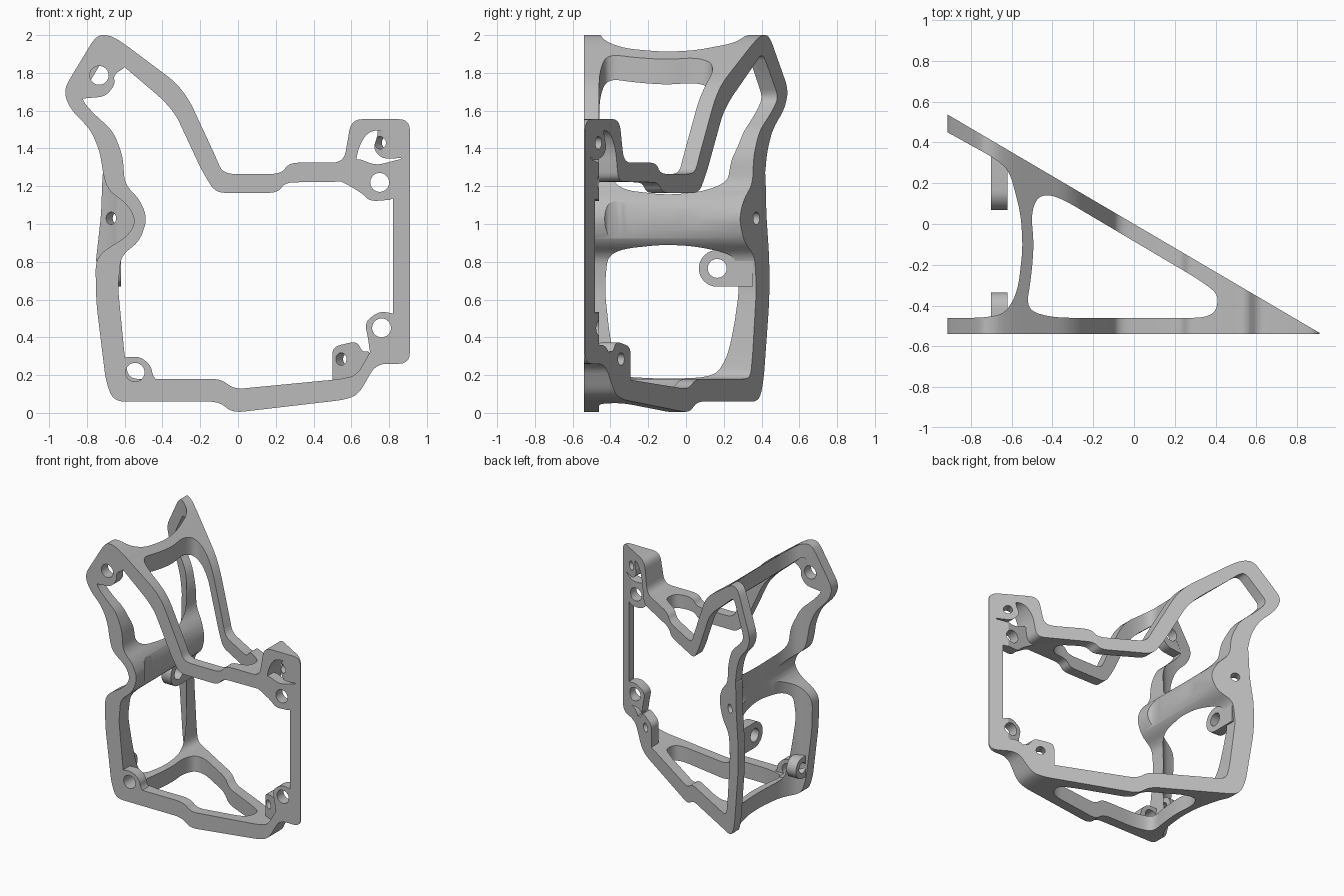
import bpy, bmesh, math
from mathutils import Vector

cube = bpy.data.objects.get("Cube")
if cube:
    bpy.data.objects.remove(cube)

SLOPE = 0.587      # the rear plate runs along y = -SLOPE * x
WALL = 0.09

grey = bpy.data.materials.new("plain grey")
grey.use_nodes = True
grey.diffuse_color = (0.5, 0.5, 0.5, 1)
grey.node_tree.nodes["Principled BSDF"].inputs["Base Color"].default_value = (0.5, 0.5, 0.5, 1)


def rounded(points, r, steps=5):
    """Round every corner of a closed loop."""
    pts = [Vector(p) for p in points]
    out = []
    for i, p in enumerate(pts):
        a, b = pts[i - 1] - p, pts[(i + 1) % len(pts)] - p
        start = p + a.normalized() * min(r, a.length * 0.45)
        end = p + b.normalized() * min(r, b.length * 0.45)
        for k in range(steps + 1):
            t = k / steps
            out.append(start * (1 - t) ** 2 + p * 2 * t * (1 - t) + end * t * t)
    return out


def circle(cx, cy, r, n=32):
    return [Vector((cx + r * math.cos(math.tau * i / n), cy + r * math.sin(math.tau * i / n)))
            for i in range(n)]


def prism(name, loop, lo, hi, axis="y", slope=0.0):
    """Extrude a closed loop along an axis; slope slants both ends."""
    place = {"x": lambda u, v, d: (d, u, v),
             "y": lambda u, v, d: (u, d - slope * u, v),
             "z": lambda u, v, d: (u, v, d)}[axis]
    bm = bmesh.new()
    ends = [[bm.verts.new(place(u, v, d)) for u, v in loop] for d in (lo, hi)]
    n = len(loop)
    bm.faces.new(ends[0])
    bm.faces.new(ends[1])
    for i in range(n):
        j = (i + 1) % n
        bm.faces.new((ends[0][i], ends[0][j], ends[1][j], ends[1][i]))
    bmesh.ops.recalc_face_normals(bm, faces=bm.faces)
    mesh = bpy.data.meshes.new(name)
    bm.to_mesh(mesh)
    bm.free()
    mesh.materials.append(grey)
    ob = bpy.data.objects.new(name, mesh)
    bpy.context.collection.objects.link(ob)
    return ob


def combine(ob, other, operation):
    """Apply a boolean and drop the helper object."""
    mod = ob.modifiers.new("cut", "BOOLEAN")
    mod.operation, mod.object, mod.solver = operation, other, "EXACT"
    bpy.context.view_layer.objects.active = ob
    bpy.ops.object.modifier_apply(modifier=mod.name)
    bpy.data.objects.remove(other)


def smooth(ob):
    bpy.ops.object.select_all(action="DESELECT")
    ob.select_set(True)
    bpy.context.view_layer.objects.active = ob
    bpy.ops.object.shade_smooth_by_angle(angle=math.radians(30))


# Ring outline, with a dent on the low-x side where the cross bar sits
outer = [(-.75, 2), (-.68, 2), (-.61, 1.96), (-.33, 1.75), (-.26, 1.66), (-.12, 1.36),
         (-.08, 1.265), (.23, 1.265), (.27, 1.325), (.56, 1.325), (.6, 1.555),
         (.91, 1.555), (.91, .26), (.73, .26), (.64, .1), (.57, .07), (-.03, 0),
         (-.1, .06), (-.66, .06), (-.7, .17), (-.75, .58), (-.755, .8), (-.71, .86),
         (-.59, .93), (-.54, 1.01), (-.58, 1.1), (-.69, 1.18), (-.715, 1.27),
         (-.73, 1.38), (-.78, 1.5), (-.89, 1.61), (-.925, 1.71)]
inner = [(-.69, 1.91), (-.6, 1.83), (-.4, 1.66), (-.33, 1.58), (-.19, 1.28), (-.12, 1.165),
         (.21, 1.165), (.25, 1.22), (.61, 1.225), (.635, 1.4), (.69, 1.495), (.865, 1.495),
         (.865, 1.33), (.82, 1.28), (.82, .36), (.72, .36), (.63, .2), (.55, .18),
         (-.02, .125), (-.09, .18), (-.58, .18), (-.6, .3), (-.635, .66), (-.62, .83),
         (-.52, .91), (-.48, 1.03), (-.52, 1.13), (-.6, 1.21), (-.61, 1.36), (-.66, 1.49),
         (-.78, 1.6), (-.835, 1.67)]
frame = prism("frame", rounded(outer, .06), -.7, .7)
combine(frame, prism("opening", rounded(inner, .05), -.8, .8), "DIFFERENCE")

# Mounting tabs on the front plate
front_tabs = [
    [(-.87, 1.66), (-.7, 1.675), (-.65, 1.74), (-.66, 1.79), (-.58, 1.84), (-.69, 1.95)],
    [(.5, 1.24), (.56, 1.22), (.66, 1.16), (.7, 1.12), (.83, 1.13), (.885, 1.2),
     (.885, 1.35), (.73, 1.31), (.63, 1.35), (.585, 1.32)],
    [(.85, .52), (.75, .54), (.67, .48), (.69, .39), (.7, .3), (.87, .3)],
    [(-.65, .29), (-.52, .3), (-.46, .25), (-.45, .19), (-.4, .15), (-.65, .1)]]
for tab in front_tabs:
    combine(frame, prism("tab", rounded(tab, .04), -.6, -.461), "UNION")

# Tabs on the slanted rear plate, the first one filling the dent
rear_tabs = [
    [(-.716, 1.29), (-.725, 1.05), (-.755, .78), (-.64, .83), (-.52, 1.03), (-.62, 1.2)],
    [(.5, .13), (.5, .35), (.63, .38), (.66, .32), (.7, .33), (.69, .24), (.6, .12)],
    [(.89, 1.35), (.76, 1.345), (.715, 1.4), (.74, 1.47), (.74, 1.53), (.89, 1.53)]]
for tab in rear_tabs:
    combine(frame, prism("tab", rounded(tab, .04), .001 - WALL, .1, slope=SLOPE), "UNION")

# Wedge-shaped plan: front plate, slanted rear plate, scooped side
plan = [(-1, -.54), (.92, -.54), (-1, SLOPE), (-1, SLOPE - WALL), (-.68, .32), (-.61, .26),
        (-.555, .05), (-.545, -.12), (-.57, -.33), (-.63, -.44), (-.74, -.46), (-1, -.46)]
plan_hole = [(-.49, -.1), (-.505, .05), (-.47, .14), (-.38, .14), (.33, -.28), (.42, -.35),
             (.39, -.46), (-.4, -.46), (-.53, -.42), (-.505, -.27)]
wedge = prism("wedge", plan[:3] + rounded(plan, .07)[18:-6] + plan[-1:], -.2, 2.2, "z")
combine(wedge, prism("plan_opening", rounded(plan_hole, .1), -.3, 2.3, "z"), "DIFFERENCE")
combine(frame, wedge, "INTERSECT")

# Bolt holes straight through the front plate
for x, z in ((-.735, 1.787), (.75, 1.22), (.76, .45), (-.545, .215)):
    combine(frame, prism("hole", circle(x, z, .05), -.7, -.4), "DIFFERENCE")

# Bolt holes square to the rear plate
for x, z in ((-.635, 1.03), (.585, .285), (.79, 1.43)):
    hole = prism("hole", circle(0, 0, .033), -.12, .12)
    hole.location = (x, -SLOPE * x, z)
    hole.rotation_euler.z = -math.atan(SLOPE)
    bpy.context.view_layer.update()
    combine(frame, hole, "DIFFERENCE")
smooth(frame)


# Side lugs drilled along x, each with one rounded end
def lug(name, y, z, r, hole, root):
    side = 1 if root > y else -1
    arc = [(y - side * r * math.sin(math.pi * k / 16), z + r * math.cos(math.pi * k / 16))
           for k in range(17)]
    ob = prism(name, arc + [(root, z - r), (root, z + r)], -.7, -.62, "x")
    combine(ob, prism("hole", circle(y, z, hole), -.8, -.5, "x"), "DIFFERENCE")
    smooth(ob)


lug("rear_side_lug", .165, .765, .097, .05, .355)
lug("front_side_lug", -.415, .29, .08, .04, -.5)
